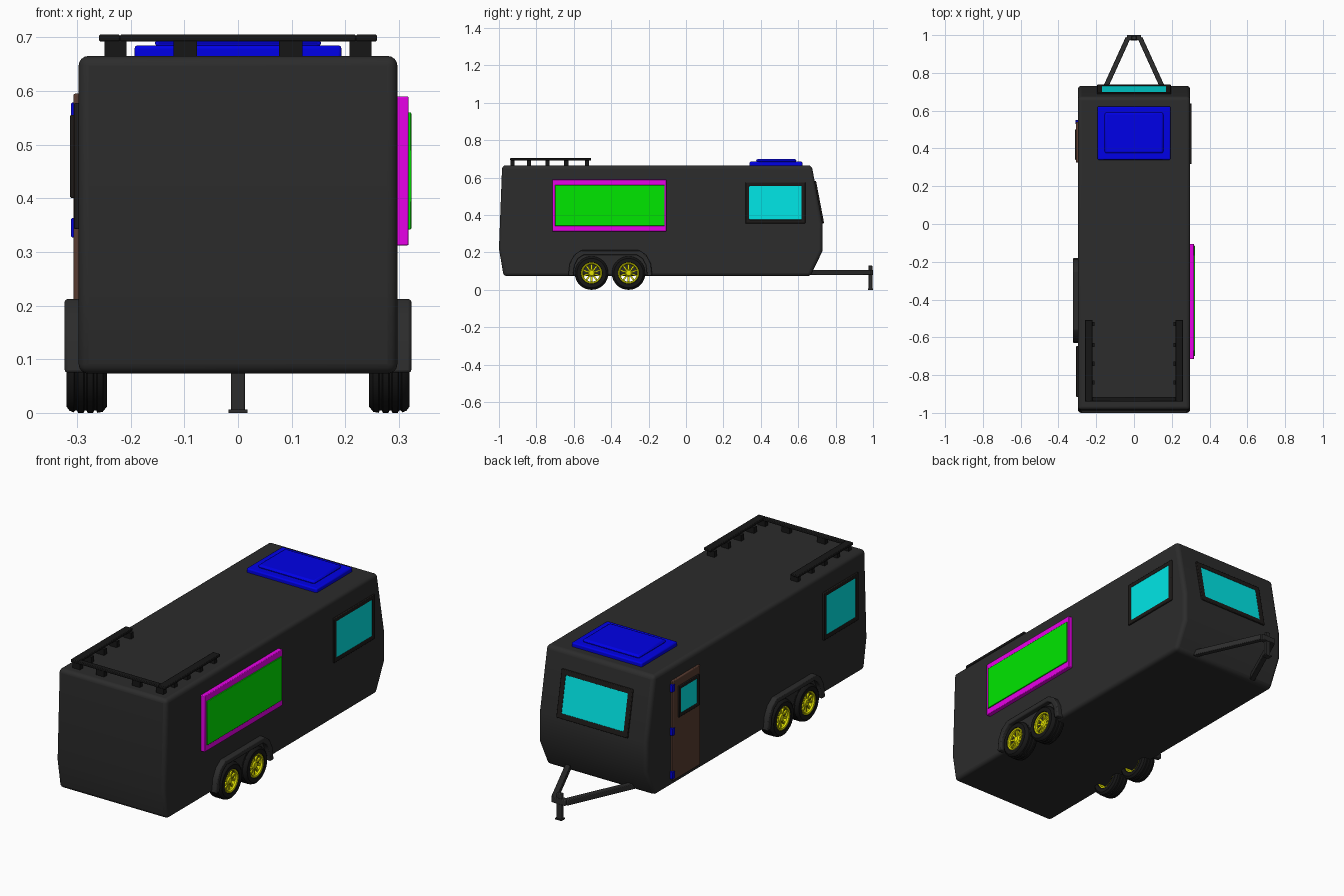
import bpy, bmesh, math
from mathutils import Matrix, Vector

if "Cube" in bpy.data.objects:
    bpy.data.objects.remove(bpy.data.objects["Cube"])

COLORS = dict(shell=(.025, .025, .025), trim=(.012, .01, .009), rubber=(.008, .008, .008),
              teal=(0, .8, .8), blue=(0, 0, .8), green=(0, .8, 0), magenta=(.8, 0, .8),
              yellow=(.8, .8, 0), brown=(.1, .045, .03))
MATS = {}
for n, c in COLORS.items():
    MATS[n] = bpy.data.materials.new(n)
    MATS[n].diffuse_color = (*c, 1)


def finish(name, bm, mat, bevel=0, segs=2):
    bmesh.ops.recalc_face_normals(bm, faces=bm.faces)
    me = bpy.data.meshes.new(name)
    bm.to_mesh(me)
    bm.free()
    ob = bpy.data.objects.new(name, me)
    bpy.context.collection.objects.link(ob)
    me.materials.append(MATS[mat])
    if bevel:
        m = ob.modifiers.new("Bevel", 'BEVEL')
        m.width, m.segments, m.limit_method = bevel, segs, 'ANGLE'
    bpy.ops.object.select_all(action='DESELECT')
    ob.select_set(True)
    bpy.context.view_layer.objects.active = ob
    bpy.ops.object.shade_smooth_by_angle(angle=math.radians(35))
    return ob


def add_box(bm, x, y, z, mat=Matrix()):
    size = Matrix.Diagonal((x[1] - x[0], y[1] - y[0], z[1] - z[0], 1))
    mid = Matrix.Translation(((x[0] + x[1]) / 2, (y[0] + y[1]) / 2, (z[0] + z[1]) / 2))
    bmesh.ops.create_cube(bm, size=1, matrix=mat @ mid @ size)


def box(name, x, y, z, mat, bevel=0, segs=2):
    bm = bmesh.new()
    add_box(bm, x, y, z)
    return finish(name, bm, mat, bevel, segs)


def prism(name, pts, x0, x1, mat, bevel=0, segs=2):
    """Side outline (y, z) extruded across x."""
    bm = bmesh.new()
    f = bm.faces.new([bm.verts.new((x0, y, z)) for y, z in pts])
    r = bmesh.ops.extrude_face_region(bm, geom=[f])
    vs = [v for v in r['geom'] if isinstance(v, bmesh.types.BMVert)]
    bmesh.ops.translate(bm, vec=(x1 - x0, 0, 0), verts=vs)
    return finish(name, bm, mat, bevel, segs)


def window(name, mat, w, h, border, depth, glass_depth):
    """Framed pane: local x across, y up, z outward."""
    bm = bmesh.new()
    loops = []
    for d, z in ((0, -.01), (0, depth), (border, depth), (border, -.01)):
        a, b = w / 2 - d, h / 2 - d
        loops.append([bm.verts.new(p) for p in ((-a, -b, z), (a, -b, z), (a, b, z), (-a, b, z))])
    for i in range(4):
        A, B = loops[i], loops[(i + 1) % 4]
        for j in range(4):
            k = (j + 1) % 4
            bm.faces.new((A[j], A[k], B[k], B[j]))
    finish(name + "_frame", bm, 'trim', .003).matrix_world = mat
    a, b = w / 2 - border, h / 2 - border
    box(name + "_glass", (-a, a), (-b, b), (-.01, glass_depth), 'teal').matrix_world = mat


def facing(loc, across, up):
    u, v = Vector(across).normalized(), Vector(up).normalized()
    m = Matrix((u, v, u.cross(v))).transposed().to_4x4()
    return Matrix.Translation(loc) @ m


def lathe(name, prof, steps, mat, center):
    """Closed (x, radius) section spun round the x axis."""
    bm = bmesh.new()
    rings = [[bm.verts.new((x, r * math.cos(t), r * math.sin(t))) for x, r in prof]
             for t in (2 * math.pi * i / steps for i in range(steps))]
    n = len(prof)
    for i in range(steps):
        A, B = rings[i], rings[(i + 1) % steps]
        for j in range(n):
            bm.faces.new((A[j], A[(j + 1) % n], B[(j + 1) % n], B[j]))
    ob = finish(name, bm, mat)
    ob.location = center
    return ob


# Body shell
prism("body_shell", [(-.975, .073), (-1, .22), (-.983, .665), (.672, .665), (.731, .355),
                     (.731, .21), (.665, .073)], -.297, .297, 'shell', .018, 4)

# Windows: right side, left rear, sloped front
window("right_window", facing((.297, .478, .465), (0, 1, 0), (0, 0, 1)), .32, .22, .02, .008, .005)
window("left_window", facing((-.297, -.78, .46), (0, -1, 0), (0, 0, 1)), .27, .235, .02, .009, .005)
window("front_window", facing((0, .709, .468), (-1, 0, 0), (0, -.059, .31)), .39, .23, .025, .008, .005)

# Serving hatch
box("hatch_frame", (.29, .318), (-.715, -.105), (.312, .59), 'magenta', .003)
box("hatch_panel", (.31, .323), (-.70, -.115), (.342, .56), 'green', .002)

# Door with window and hinges
box("door", (-.307, -.29), (.325, .54), (.10, .595), 'brown', .004)
window("door_window", facing((-.307, .42, .478), (0, -1, 0), (0, 0, 1)), .16, .155, .017, .006, .003)
for z in (.13, .345, .56):
    box("door_hinge", (-.311, -.29), (.53, .55), (z - .018, z + .018), 'blue', .002)

# Roof hatch
box("roof_hatch_base", (-.193, .193), (.34, .622), (.655, .685), 'blue', .006)
box("roof_hatch_dome", (-.155, .155), (.375, .59), (.68, .699), 'blue', .012)

# Roof rack: U-shaped rail on posts
bm = bmesh.new()
for s in (-1, 1):
    xs = sorted((s * .22, s * .259))
    add_box(bm, xs, (-.94, -.508), (.692, .705))
add_box(bm, (-.22, .22), (-.94, -.915), (.692, .705))
finish("rack_rail", bm, 'rubber', .003)
bm = bmesh.new()
for s in (-1, 1):
    for y in (-.928, -.84, -.74, -.64, -.53):
        add_box(bm, sorted((s * .208, s * .249)), (y - .011, y + .011), (.655, .694))
    add_box(bm, sorted((s * .076, s * .12)), (-.939, -.917), (.655, .694))
finish("rack_posts", bm, 'rubber')

# Wheels and fenders
TIRE = [(-.038, .058), (-.038, .078), (-.03, .088), (-.02, .09), (-.018, .086), (-.014, .086),
        (-.012, .09), (-.002, .09), (0, .086), (.004, .086), (.006, .09), (.016, .09),
        (.018, .086), (.022, .086), (.024, .089), (.032, .086), (.038, .078), (.038, .058),
        (.03, .054), (-.03, .054)]
RIM = [(-.034, .05), (-.034, .058), (.034, .058), (.036, .054), (.034, .048), (.026, .046), (.02, .05)]
HUB = [(.008, .001), (.008, .02), (.024, .02), (.03, .014), (.031, .001)]
ARCH = [(-.63, .075), (-.622, .14), (-.598, .185), (-.56, .212), (-.25, .212),
        (-.212, .185), (-.188, .14), (-.18, .075)]
INNER = [(-.208, .075), (-.214, .132), (-.232, .166), (-.262, .186), (-.548, .186),
         (-.578, .166), (-.596, .132), (-.602, .075)]
for s, side in ((1, "right"), (-1, "left")):
    for y in (-.505, -.307):
        c = (s * .282, y, .09)
        flip = lambda p: [(s * x, r) for x, r in p]
        lathe(side + "_tire", flip(TIRE), 40, 'rubber', c)
        lathe(side + "_rim", flip(RIM), 40, 'yellow', c)
        lathe(side + "_hub", flip(HUB), 20, 'yellow', c)
        bm = bmesh.new()
        for i in range(10):
            add_box(bm, sorted((s * .014, s * .024)), (-.0045, .0045), (.015, .052),
                    Matrix.Rotation(i * math.pi / 5, 4, 'X'))
        finish(side + "_spokes", bm, 'yellow').location = c
    prism(side + "_fender", ARCH + INNER, s * .285, s * .323, 'shell', .005)

# Tow frame: two converging arms, nose bar and jack
for s in (-1, 1):
    a, b = Vector((s * .18, .66, .093)), Vector((s * .032, .985, .093))
    d = b - a
    bm = bmesh.new()
    add_box(bm, (-.013, .013), (0, d.length), (-.014, .014))
    ob = finish("tow_arm", bm, 'shell', .003)
    ob.matrix_world = Matrix.Translation(a) @ Matrix.Rotation(math.atan2(-d.x, d.y), 4, 'Z')
box("tow_nose", (-.038, .038), (.973, 1), (.079, .107), 'shell', .003)
box("jack_post", (-.013, .013), (.976, .996), (.003, .13), 'shell', .003)
box("jack_foot", (-.018, .018), (.972, 1), (0, .006), 'shell')

for m in bpy.data.materials:
    if m.users and not m.is_grease_pencil:
        m.use_nodes = True
        m.node_tree.nodes["Principled BSDF"].inputs["Base Color"].default_value = m.diffuse_color
